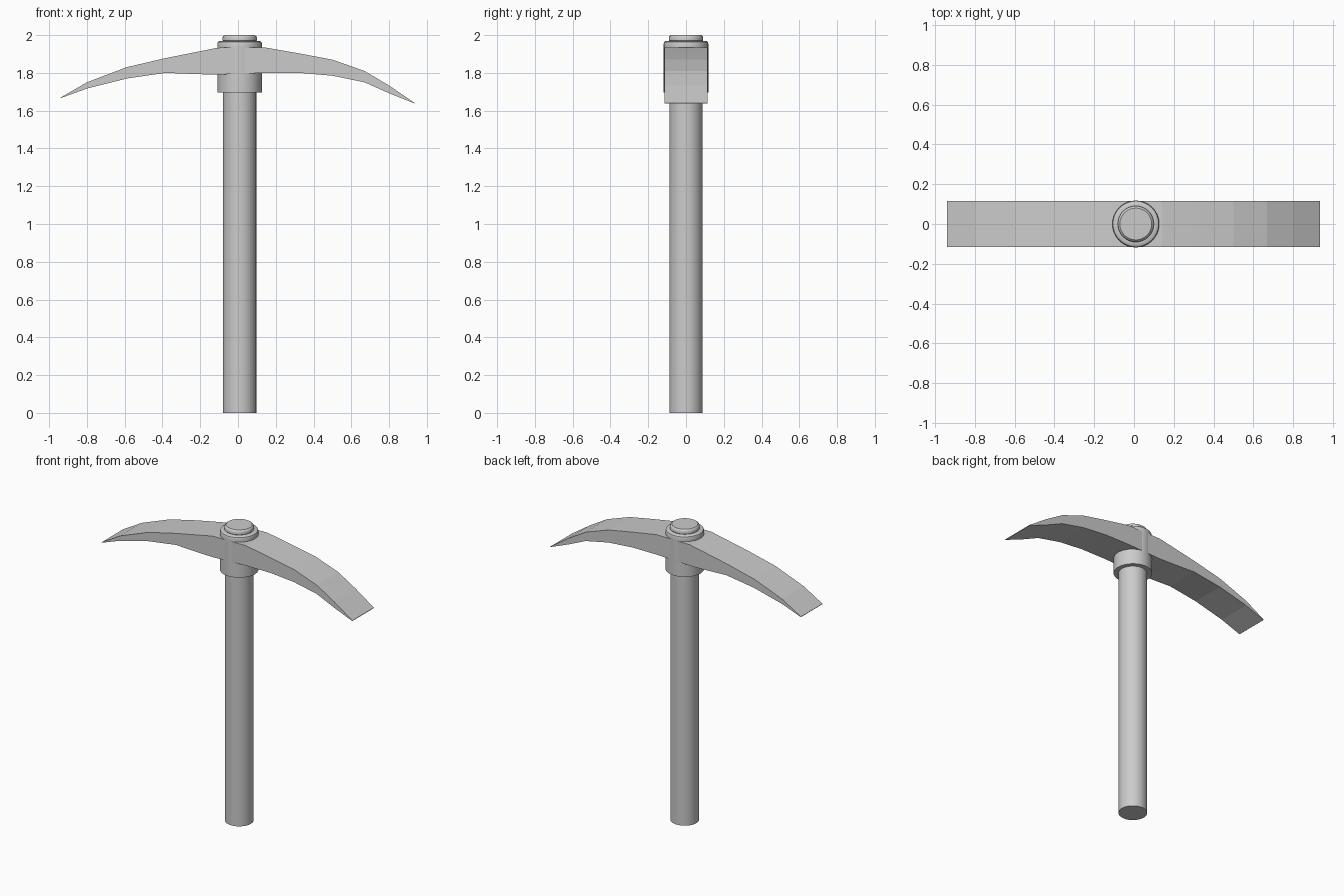
import bpy, bmesh, math

if "Cube" in bpy.data.objects:
    bpy.data.objects.remove(bpy.data.objects["Cube"])

CX = 0.009   # handle axis
SIDES = 32


def finish(name, bm, smooth):
    bmesh.ops.recalc_face_normals(bm, faces=bm.faces[:])
    mesh = bpy.data.meshes.new(name)
    bm.to_mesh(mesh)
    bm.free()
    obj = bpy.data.objects.new(name, mesh)
    bpy.context.collection.objects.link(obj)
    if smooth:
        bpy.ops.object.select_all(action='DESELECT')
        obj.select_set(True)
        bpy.context.view_layer.objects.active = obj
        bpy.ops.object.shade_smooth_by_angle(angle=math.radians(35))
    return obj


def lathe(name, profile):
    """Closed solid of revolution from (radius, z) points, bottom to top."""
    bm = bmesh.new()
    rings = []
    for r, z in profile:
        rings.append([bm.verts.new((CX + r * math.cos(2 * math.pi * i / SIDES),
                                    r * math.sin(2 * math.pi * i / SIDES), z))
                      for i in range(SIDES)])
    for a, b in zip(rings, rings[1:]):
        for i in range(SIDES):
            j = (i + 1) % SIDES
            bm.faces.new((a[i], a[j], b[j], b[i]))
    bm.faces.new(rings[0][::-1])
    bm.faces.new(rings[-1])
    return finish(name, bm, True)


def strip(name, stations):
    """Solid bar from (x, bottom z, top z, half width) stations."""
    bm = bmesh.new()
    rings = [[bm.verts.new(p) for p in ((x, -w, lo), (x, w, lo), (x, w, hi), (x, -w, hi))]
             for x, lo, hi, w in stations]
    for a, b in zip(rings, rings[1:]):
        for i in range(4):
            j = (i + 1) % 4
            bm.faces.new((a[i], a[j], b[j], b[i]))
    bm.faces.new(rings[0])
    bm.faces.new(rings[-1])
    return finish(name, bm, False)


# Wooden shaft
lathe("handle", [(0.088, 0.0), (0.088, 1.96)])

# Socket below and through the head
lathe("collar", [(0.118, 1.695), (0.118, 1.94)])

# Rounded ring and knob on top of the head
lathe("top_ring", [(0.112, 1.93), (0.118, 1.938), (0.118, 1.955),
                   (0.115, 1.964), (0.108, 1.969), (0.095, 1.97)])
lathe("top_knob", [(0.086, 1.965), (0.091, 1.972), (0.091, 1.985),
                   (0.088, 1.994), (0.080, 2.0)])

# Curved two-ended head, knife-thin at both tips
W = 0.115
strip("pick_head", [
    (-0.94, 1.666, 1.669, W), (-0.80, 1.717, 1.75, W), (-0.59, 1.77, 1.83, W),
    (-0.385, 1.80, 1.878, W), (-0.20, 1.793, 1.915, W), (-0.11, 1.791, 1.933, W),
    (0.14, 1.80, 1.935, W), (0.325, 1.80, 1.903, W), (0.50, 1.785, 1.87, W),
    (0.67, 1.75, 1.81, W), (0.80, 1.692, 1.733, W), (0.935, 1.638, 1.641, W)])
